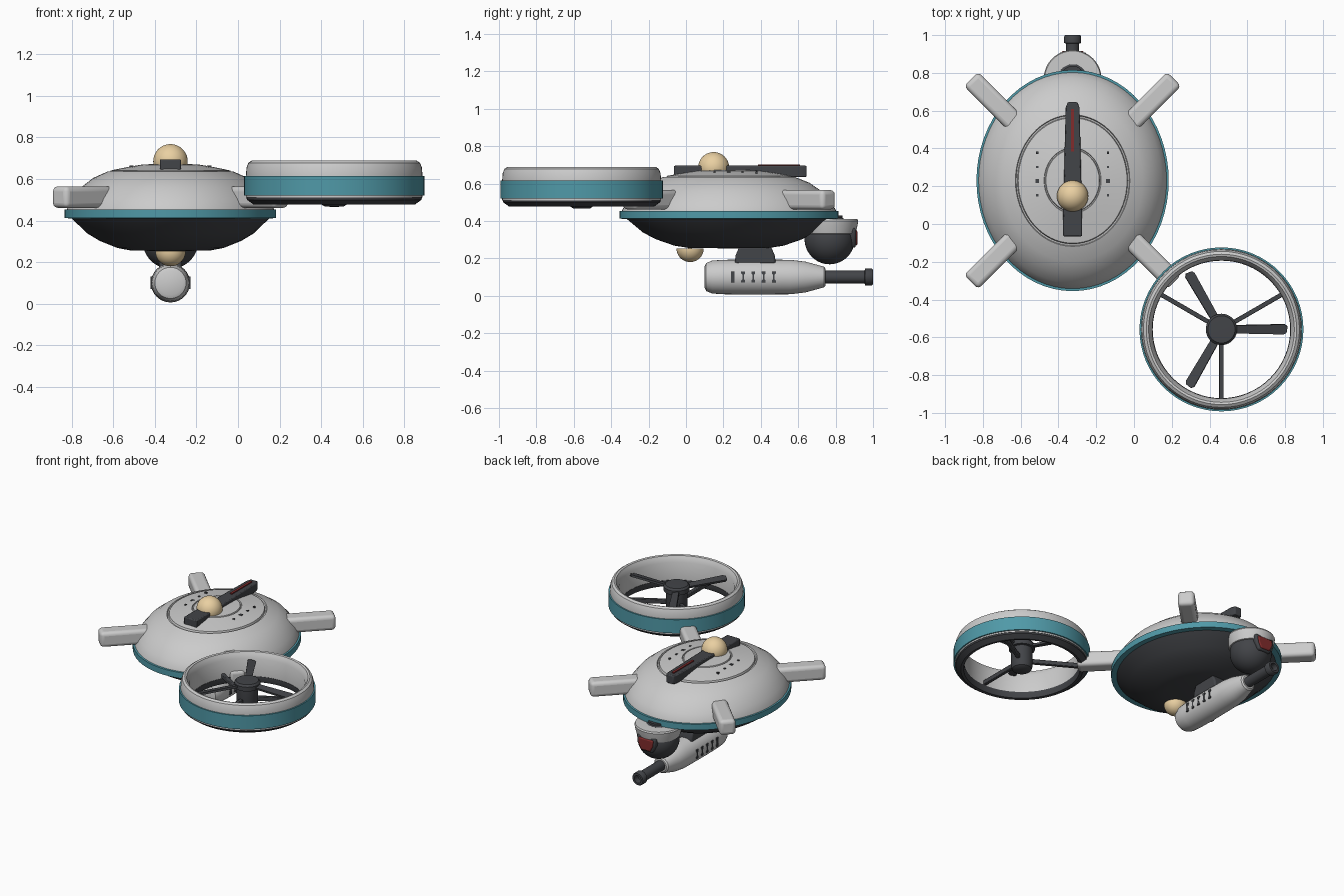
import bpy, bmesh, math
from mathutils import Matrix, Vector

if "Cube" in bpy.data.objects:
    bpy.data.objects.remove(bpy.data.objects["Cube"])

CX, CY = -0.325, 0.23          # hull centre
DX, DY = 0.463, -0.558         # rotor duct centre


def material(name, rgb):
    m = bpy.data.materials.new(name)
    m.diffuse_color = (*rgb, 1)
    m.use_nodes = True
    m.node_tree.nodes["Principled BSDF"].inputs["Base Color"].default_value = m.diffuse_color
    return m


DARK = material("dark", (0.055, 0.058, 0.065))
TEAL = material("teal", (0.08, 0.32, 0.39))
GOLD = material("gold", (0.82, 0.63, 0.36))
RED = material("red", (0.22, 0.025, 0.025))


def finish(name, bm, mat, bevel=0, segs=2):
    bmesh.ops.remove_doubles(bm, verts=bm.verts, dist=1e-5)
    bmesh.ops.recalc_face_normals(bm, faces=bm.faces)
    me = bpy.data.meshes.new(name)
    bm.to_mesh(me)
    bm.free()
    ob = bpy.data.objects.new(name, me)
    bpy.context.collection.objects.link(ob)
    if mat:
        me.materials.append(mat)
    if bevel:
        b = ob.modifiers.new("bevel", 'BEVEL')
        b.width, b.segments, b.limit_method = bevel, segs, 'ANGLE'
    bpy.ops.object.select_all(action='DESELECT')
    ob.select_set(True)
    bpy.context.view_layer.objects.active = ob
    bpy.ops.object.shade_smooth_by_angle(angle=math.radians(32))
    return ob


def lathe(name, profile, centre, mat=None, sy=1, closed=False, axis='Z', n=64):
    """Spin (radius, height) points; axis Y lays the result along +y."""
    bm = bmesh.new()
    rings = []
    for r, h in profile:
        ring = []
        for i in range(n):
            a = 2 * math.pi * i / n
            x, y = r * math.cos(a), r * math.sin(a) * sy
            p = (x, y, h) if axis == 'Z' else (x, h, y)
            ring.append(bm.verts.new(Vector(p) + Vector(centre)))
        rings.append(ring)
    pairs = list(zip(rings, rings[1:]))
    if closed:
        pairs.append((rings[-1], rings[0]))
    for a, b in pairs:
        for i in range(n):
            j = (i + 1) % n
            bm.faces.new((a[i], a[j], b[j], b[i]))
    if not closed:
        for (r, h), ring in ((profile[0], rings[0]), (profile[-1], rings[-1])):
            if r > 1e-4:
                bm.faces.new(ring)
    return finish(name, bm, mat)


def prism(name, outline, lo, hi, mat=None, axis='Z', bevel=0, segs=2, matrix=None):
    """Extrude a 2D outline along an axis."""
    put = {'Z': lambda u, v, w: (u, v, w), 'X': lambda u, v, w: (w, u, v),
           'Y': lambda u, v, w: (u, w, v)}[axis]
    bm = bmesh.new()
    a = [bm.verts.new(put(u, v, lo)) for u, v in outline]
    b = [bm.verts.new(put(u, v, hi)) for u, v in outline]
    bm.faces.new(a)
    bm.faces.new(b)
    for i in range(len(a)):
        j = (i + 1) % len(a)
        bm.faces.new((a[i], a[j], b[j], b[i]))
    if matrix:
        bm.transform(matrix)
    return finish(name, bm, mat, bevel, segs)


def rect(u0, u1, v0, v1):
    return [(u0, v0), (u1, v0), (u1, v1), (u0, v1)]


def arc(r, z, a0, a1, n=12):
    angs = [math.radians(a0 + (a1 - a0) * i / n) for i in range(n + 1)]
    return [(max(0, r * math.cos(a)), z + r * math.sin(a)) for a in angs]


# Hull: domed top with two ring grooves, teal rim, dark belly
lathe("hull_top", [(0.5, 0.44), (0.497, 0.458), (0.472, 0.505), (0.43, 0.56), (0.372, 0.605),
                   (0.303, 0.636), (0.299, 0.628), (0.292, 0.628), (0.288, 0.641),
                   (0.21, 0.657), (0.151, 0.667), (0.149, 0.66), (0.144, 0.66), (0.141, 0.669),
                   (0.07, 0.673), (0, 0.674)], (CX, CY, 0), sy=1.15)
lathe("hull_rim", [(0.47, 0.41), (0.509, 0.412), (0.509, 0.453), (0.48, 0.455)],
      (CX, CY, 0), TEAL, sy=1.15)
lathe("hull_belly", [(0.48, 0.415), (0.47, 0.405), (0.40, 0.338), (0.34, 0.302), (0.255, 0.268),
                     (0.19, 0.256), (0, 0.253)], (CX, CY, 0), DARK, sy=1.15)

# Small marker studs on the top panel
for sx in (-1, 1):
    for i, y in enumerate((0.152, 0.228, 0.302, 0.377)):
        s = 0.01 if i == 1 else 0.006
        x = CX + sx * 0.187
        prism("panel_stud", rect(x - s, x + s, y - s, y + s), 0.63, 0.664, DARK)

# Spine bar with red strip, gold domes above and below
half = [(0.05, -0.065), (0.051, 0.02), (0.044, 0.3), (0.037, 0.615), (0.026, 0.645)]
prism("spine_bar", [(CX + x, y) for x, y in half] + [(CX - x, y) for x, y in half[::-1]],
      0.635, 0.695, DARK, bevel=0.006)
prism("spine_strip", rect(CX - 0.008, CX + 0.008, 0.385, 0.61), 0.68, 0.702, RED)
lathe("top_dome", arc(0.083, 0.685, -90, 90, 20), (CX, 0.148, 0), GOLD, n=40)
lathe("belly_dome", arc(0.073, 0.253, -90, 0) + [(0, 0.254)], (CX, 0.022, 0), GOLD, n=40)

# Four diagonal arms
for k in range(4):
    turn = Matrix.Translation((CX, CY, 0.513)) @ Matrix.Rotation(math.radians(45 + 90 * k), 4, 'Z')
    prism("arm", rect(0.40, 0.76, -0.053, 0.053), -0.052, 0.052, bevel=0.024, segs=4, matrix=turn)

# Rotor duct: shroud, teal band, dark lower lip
D = (DX, DY, 0)
lathe("duct_shroud", [(0.425, 0.51), (0.425, 0.617), (0.422, 0.655), (0.413, 0.678), (0.398, 0.688),
                      (0.386, 0.684), (0.38, 0.672), (0.366, 0.645), (0.366, 0.51)], D, closed=True)
lathe("duct_band", [(0.41, 0.52), (0.434, 0.52), (0.434, 0.615), (0.41, 0.615)], D, TEAL, closed=True)
lathe("duct_lip", [(0.424, 0.522), (0.42, 0.50), (0.388, 0.477), (0.37, 0.48), (0.364, 0.50),
                   (0.364, 0.522)], D, DARK, closed=True)

# Rotor hub, three blades and three struts
lathe("rotor_hub", [(0, 0.466), (0.045, 0.467), (0.062, 0.478), (0.068, 0.50), (0.068, 0.62),
                    (0.083, 0.622), (0.083, 0.652), (0.072, 0.665), (0, 0.667)], D, DARK, n=40)
for k in range(3):
    spin = Matrix.Translation((DX, DY, 0.637)) @ Matrix.Rotation(math.radians(120 * k), 4, 'Z') \
        @ Matrix.Rotation(math.radians(12), 4, 'X')
    prism("rotor_blade", [(0.05, -0.02), (0.33, -0.026), (0.345, -0.018), (0.35, 0.015),
                          (0.335, 0.028), (0.05, 0.022)], -0.007, 0.007, DARK, matrix=spin)
    spin = Matrix.Translation((DX, DY, 0.54)) @ Matrix.Rotation(math.radians(30 + 120 * k), 4, 'Z')
    prism("duct_strut", rect(0.04, 0.375, -0.012, 0.012), -0.015, 0.015, DARK,
          bevel=0.004, matrix=spin)

# Under-slung pod with barrel, muzzle and side vents
G = (CX, 0, 0.1)
lathe("pod_body", [(0.058, 0.1), (0.075, 0.108), (0.088, 0.14), (0.092, 0.2), (0.094, 0.32),
                   (0.092, 0.56), (0.082, 0.64), (0.055, 0.738), (0.045, 0.746)], G, axis='Y', n=32)
lathe("pod_barrel", [(0.035, 0.73), (0.035, 0.955), (0.045, 0.958), (0.045, 0.992),
                     (0.04, 1.0), (0.026, 1.0), (0.024, 0.96), (0, 0.96)], G, DARK, axis='Y', n=32)
for i in range(5):
    y, w = 0.25 + 0.055 * i, (0.009 if i == 0 else 0.004)
    prism("pod_vent", [(y - 0.01, 0.07), (y + 0.01, 0.07), (y + 0.01, 0.082), (y + w, 0.088),
                       (y + w, 0.112), (y + 0.01, 0.118), (y + 0.01, 0.13), (y - 0.01, 0.13),
                       (y - 0.01, 0.118), (y - w, 0.112), (y - w, 0.088), (y - 0.01, 0.082)],
          CX - 0.096, CX + 0.096, DARK, axis='X')
prism("pod_mount", [(0.26, 0.17), (0.48, 0.17), (0.475, 0.215), (0.455, 0.262), (0.285, 0.262),
                    (0.265, 0.215)], CX - 0.055, CX + 0.055, DARK, axis='X', bevel=0.01)

# Rear sensor: ball, grey cap, connector and red lens
S = (CX, 0.768, 0)
lathe("sensor_ball", arc(0.134, 0.302, -90, 90, 24), S, DARK, n=48)
lathe("sensor_cap", [(0.13, 0.33), (0.138, 0.333), (0.149, 0.375), (0.153, 0.40), (0.148, 0.41),
                     (0, 0.412)], S, n=48)
lathe("sensor_neck", [(0.062, 0.39), (0.062, 0.43), (0, 0.43)], (CX, 0.775, 0), DARK, n=32)
lens = [(-0.075, 0.055), (0.075, 0.055), (0.07, 0.0), (0.045, -0.05), (-0.045, -0.05), (-0.07, 0.0)]
place = Matrix.Translation((CX, 0, 0.307))
prism("lens_frame", lens, 0.82, 0.908, DARK, 'Y', bevel=0.012, segs=3, matrix=place)
prism("lens_glass", [(x * 0.78, z * 0.78) for x, z in lens], 0.86, 0.916, RED, 'Y',
      bevel=0.008, segs=3, matrix=place)
